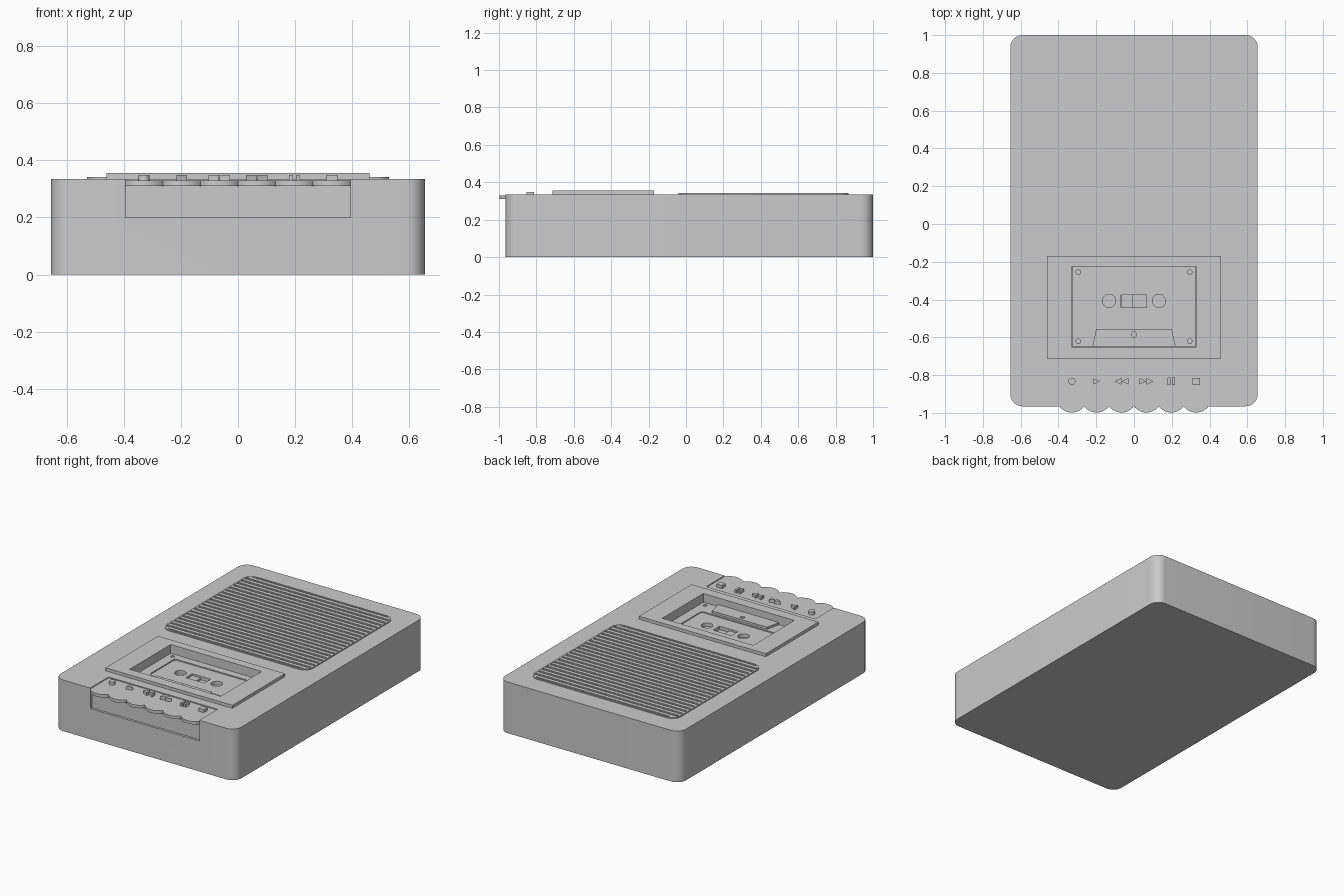
import bpy, bmesh, math

if "Cube" in bpy.data.objects:
    bpy.data.objects.remove(bpy.data.objects["Cube"])

TOP = 0.335


def prism(name, pts, z0, z1, smooth=False):
    """Extrude a flat outline (counter-clockwise) from z0 to z1."""
    bm = bmesh.new()
    face = bm.faces.new([bm.verts.new((x, y, z0)) for x, y in pts])
    res = bmesh.ops.extrude_face_region(bm, geom=[face])
    for v in res["geom"]:
        if isinstance(v, bmesh.types.BMVert):
            v.co.z = z1
    bmesh.ops.recalc_face_normals(bm, faces=bm.faces)
    me = bpy.data.meshes.new(name)
    bm.to_mesh(me)
    bm.free()
    ob = bpy.data.objects.new(name, me)
    bpy.context.collection.objects.link(ob)
    if smooth:
        activate(ob)
        bpy.ops.object.shade_smooth_by_angle(angle=math.radians(35))
    return ob


def activate(ob):
    bpy.ops.object.select_all(action='DESELECT')
    ob.select_set(True)
    bpy.context.view_layer.objects.active = ob


def rect(x0, x1, y0, y1):
    return [(x0, y0), (x1, y0), (x1, y1), (x0, y1)]


def rounded(x0, x1, y0, y1, r, n=10):
    pts = []
    for cx, cy, a in ((x1 - r, y0 + r, -90), (x1 - r, y1 - r, 0),
                      (x0 + r, y1 - r, 90), (x0 + r, y0 + r, 180)):
        for i in range(n + 1):
            t = math.radians(a + 90 * i / n)
            pts.append((cx + r * math.cos(t), cy + r * math.sin(t)))
    return pts


def circle(cx, cy, r, n=24):
    return [(cx + r * math.cos(2 * math.pi * i / n),
             cy + r * math.sin(2 * math.pi * i / n)) for i in range(n)]


def cut(ob, pts, z0, z1):
    """Subtract a prism from ob."""
    cutter = prism("cutter", pts, z0, z1)
    cutter.hide_render = True
    mod = ob.modifiers.new("cut", 'BOOLEAN')
    mod.operation, mod.solver, mod.object = 'DIFFERENCE', 'EXACT', cutter
    activate(ob)
    bpy.ops.object.modifier_apply(modifier=mod.name)
    bpy.data.objects.remove(cutter)


def smooth(ob):
    activate(ob)
    bpy.ops.object.shade_smooth_by_angle(angle=math.radians(35))


# Case with key slot and cassette well
well = rect(-0.33, 0.33, -0.65, -0.225)
body = prism("case", rounded(-0.655, 0.655, -0.965, 1.0, 0.065), 0, TOP)
cut(body, rect(-0.395, 0.395, -1.1, -0.775), 0.2, 0.5)
cut(body, well, 0.25, 0.5)
smooth(body)

# Cassette door frame
door = prism("cassette_door", rect(-0.46, 0.46, -0.715, -0.17), TOP, 0.355)
cut(door, well, 0.3, 0.5)

# Cassette with label recess, reel holes, window and screws
tape = prism("cassette", rect(-0.329, 0.329, -0.649, -0.226), 0.25, 0.298)
cut(tape, rounded(-0.265, 0.265, -0.54, -0.275, 0.015, 4), 0.291, 0.4)
for s in (-1, 1):
    cut(tape, circle(s * 0.132, -0.407, 0.035), 0.268, 0.4)
    for y in (-0.255, -0.62):
        cut(tape, circle(s * 0.295, y, 0.012, 16), 0.288, 0.4)
cut(tape, rect(-0.068, 0.066, -0.442, -0.375), 0.268, 0.4)
smooth(tape)
prism("tape_roll", rect(-0.067, -0.005, -0.441, -0.376), 0.268, 0.28)
guard = prism("cassette_head_guard",
              [(-0.22, -0.649), (0.22, -0.649), (0.2, -0.555), (-0.2, -0.555)],
              0.298, 0.312)
cut(guard, circle(0, -0.585, 0.014, 16), 0.302, 0.4)

# Key bank: front block and six scalloped keys
prism("key_block", rect(-0.394, 0.394, -0.95, -0.776), 0.2, 0.311)
W = 0.79 / 6
R = 0.0825
centres = [(i - 2.5) * W for i in range(6)]
half = math.asin(W / 2 / R)
for i, cx in enumerate(centres):
    arc = []
    for k in range(17):
        t = -half + 2 * half * k / 16
        arc.append((cx + R * math.sin(t), -0.998 + R * (1 - math.cos(t))))
    prism(f"key_{i + 1}", arc + [(cx + W / 2, -0.775), (cx - W / 2, -0.775)],
          0.31, 0.329, True)

# Raised key symbols
Y = -0.833


def triangle(cx, d, w=0.036, h=0.017):
    return [(cx - d * w / 2, Y - h), (cx + d * w / 2, Y), (cx - d * w / 2, Y + h)]


symbols = [
    ("record", [circle(centres[0], Y, 0.019)]),
    ("play", [triangle(centres[1], 1)]),
    ("rewind", [triangle(centres[2] + o, -1) for o in (-0.019, 0.019)]),
    ("forward", [triangle(centres[3] + o, 1) for o in (-0.019, 0.019)]),
    ("pause", [rect(centres[4] + o - 0.007, centres[4] + o + 0.007, Y - 0.02, Y + 0.02)
               for o in (-0.012, 0.012)]),
    ("stop", [rect(centres[5] - 0.02, centres[5] + 0.02, Y - 0.019, Y + 0.019)]),
]
for name, outlines in symbols:
    for pts in outlines:
        prism(f"{name}_symbol", pts, 0.328, 0.349, name == "record")

# Speaker grille: raised rim and slats trimmed to its rounded corners
rim = prism("grille_rim", rounded(-0.53, 0.53, -0.04, 0.87, 0.06), TOP - 0.005, 0.342)
cut(rim, rounded(-0.52, 0.52, -0.03, 0.86, 0.05), 0.3, 0.4)
smooth(rim)
N = 22
step = 0.89 / N
for i in range(N):
    y = -0.03 + (i + 0.5) * step
    over = max(0, 0.02 - y, y - 0.81)
    hx = 0.52 - 0.05 + math.sqrt(max(0, 0.05 ** 2 - over ** 2))
    prism(f"grille_slat_{i + 1}",
          rect(-hx, hx, y - step * 0.3, y + step * 0.3), TOP - 0.005, 0.341)
